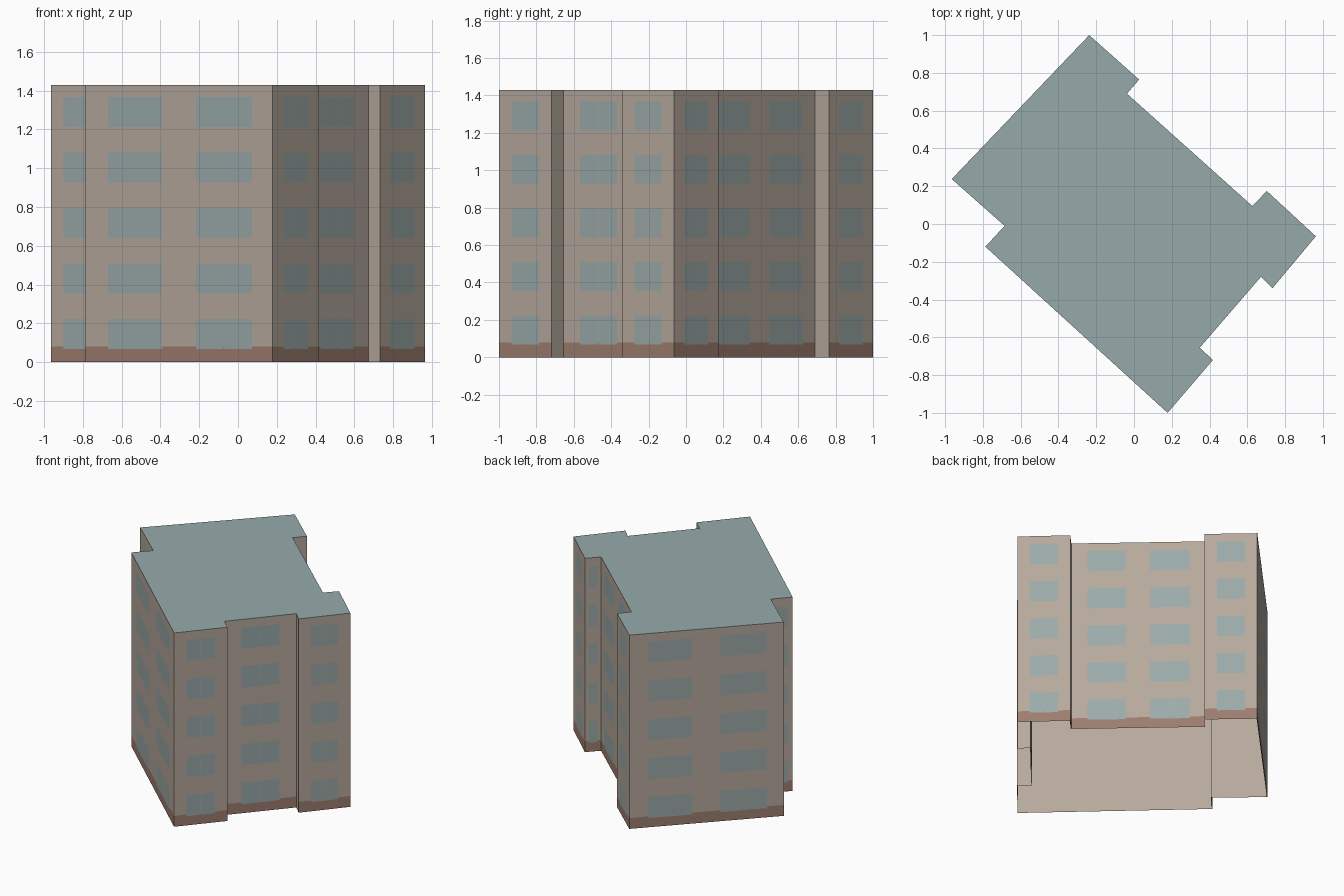
import bpy
import bmesh
from mathutils import Vector

cube = bpy.data.objects.get("Cube")
if cube:
    bpy.data.objects.remove(cube)


def make_material(name, colour):
    mat = bpy.data.materials.new(name)
    mat.use_nodes = True
    mat.diffuse_color = (*colour, 1)
    bsdf = next(n for n in mat.node_tree.nodes if n.type == "BSDF_PRINCIPLED")
    bsdf.inputs["Base Color"].default_value = (*colour, 1)
    bsdf.inputs["Roughness"].default_value = 0.9
    return mat


plaster = make_material("beige plaster", (0.475, 0.402, 0.34))
plinth = make_material("brown plinth", (0.34, 0.207, 0.16))
glass = make_material("blue grey glass", (0.33, 0.405, 0.40))
roofing = make_material("grey green roofing", (0.305, 0.40, 0.40))

HEIGHT, PLINTH_TOP = 1.43, 0.08
FLOORS, PITCH, SILL, HEAD = 5, 0.2865, 0.067, 0.222
LINING = 0.004
WALL, BASE, GLASS = 0, 1, 2

# Window panes as fractions along a wall, seen from outside, left to right
SINGLE = [(0.235, 0.495), (0.503, 0.765)]
DOUBLE = [(0.12, 0.41), (0.592, 0.89)]
DOUBLE_GROUND = [(0.12, 0.41), (0.592, 0.735), (0.738, 0.768), (0.771, 0.89)]

# Footprint corners, clockwise from above, each with the wall that follows
FOOTPRINT = [
    (-0.237, 1.0, "single"), (0.027, 0.765, "blank"),
    (-0.037, 0.69, "double"), (0.627, 0.095, "single"),
    (0.703, 0.175, "single"), (0.963, -0.065, "single"),
    (0.733, -0.34, "blank"), (0.672, -0.28, "single"),
    (0.348, -0.655, "blank"), (0.418, -0.72, "single"),
    (0.178, -1.0, "double"), (-0.787, -0.12, "single"),
    (-0.685, -0.01, "single"), (-0.965, 0.238, "double"),
]
corners = [Vector((x, y, 0)) for x, y, kind in FOOTPRINT]
following = corners[1:] + corners[:1]
up = Vector((0, 0, 1))

# Horizontal cuts shared by every wall
storeys = [(SILL + i * PITCH, HEAD + i * PITCH) for i in range(FLOORS)]
levels = sorted({0, PLINTH_TOP, HEIGHT, *(z for pair in storeys for z in pair)})


def inside(value, spans):
    return any(a < value < b for a, b in spans)


def add_quad(bm, a, b, z0, z1):
    return bm.faces.new([bm.verts.new(p) for p in (
        a + up * z0, b + up * z0, b + up * z1, a + up * z1)])


def add_wall(bm, left, right, kind):
    """Cut one wall into cells and colour them as glass, plinth or plaster."""
    for z0, z1 in zip(levels, levels[1:]):
        mid = (z0 + z1) / 2
        panes = []
        if kind != "blank" and inside(mid, storeys):
            panes = SINGLE if kind == "single" else DOUBLE
            if kind == "double" and mid < HEAD:
                panes = DOUBLE_GROUND
        cuts = sorted({0, 1, *(u for pane in panes for u in pane)})
        for u0, u1 in zip(cuts, cuts[1:]):
            face = add_quad(bm, left.lerp(right, u0), left.lerp(right, u1), z0, z1)
            if inside((u0 + u1) / 2, panes):
                face.material_index = GLASS
            elif mid < PLINTH_TOP and kind != "blank":
                face.material_index = BASE
            else:
                face.material_index = WALL


def finish(bm, name, materials):
    bmesh.ops.remove_doubles(bm, verts=bm.verts, dist=0.0005)
    mesh = bpy.data.meshes.new(name)
    bm.to_mesh(mesh)
    bm.free()
    for mat in materials:
        mesh.materials.append(mat)
    obj = bpy.data.objects.new(name, mesh)
    bpy.context.scene.collection.objects.link(obj)


# Outer walls with windows and plinth
bm = bmesh.new()
for here, after, (x, y, kind) in zip(corners, following, FOOTPRINT):
    add_wall(bm, after, here, kind)
finish(bm, "outer_walls", [plaster, plinth, glass])

# Plain lining just inside the walls; the shell is open underneath
inward = [(b - a).normalized().cross(up) for a, b in zip(corners, following)]
lining = [c + (inward[i - 1] + inward[i]) * LINING for i, c in enumerate(corners)]
bm = bmesh.new()
for a, b in zip(lining, lining[1:] + lining[:1]):
    add_quad(bm, a, b, 0, HEIGHT - LINING)
finish(bm, "inner_lining", [plaster])

# Flat roof
bm = bmesh.new()
bm.faces.new([bm.verts.new(c + up * HEIGHT) for c in reversed(corners)])
finish(bm, "flat_roof", [roofing])
